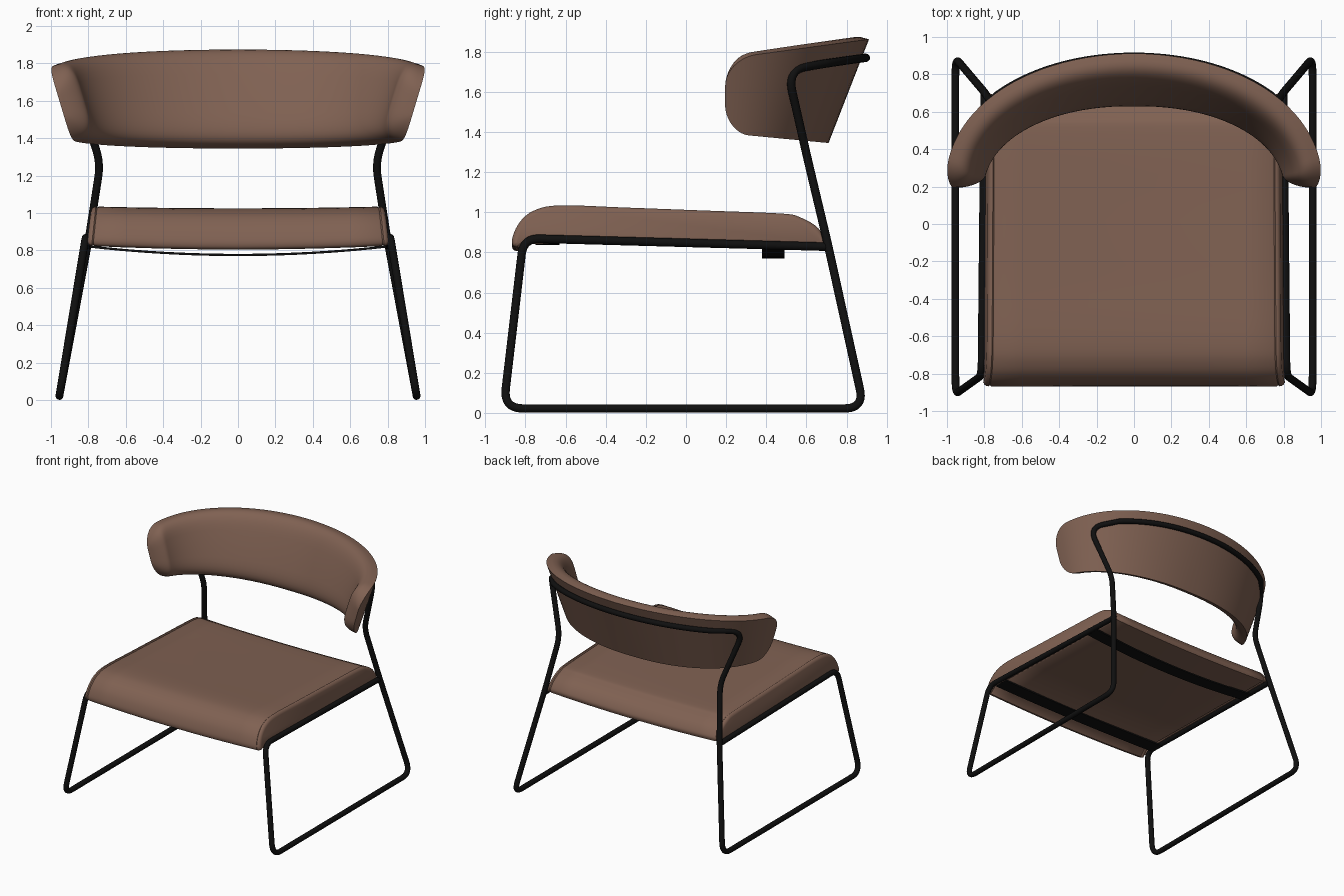
import bpy, bmesh, math
from mathutils import Vector

if "Cube" in bpy.data.objects:
    bpy.data.objects.remove(bpy.data.objects["Cube"])

def material(name, rgb):
    m = bpy.data.materials.new(name)
    m.diffuse_color = (*rgb, 1)
    m.use_nodes = True
    m.node_tree.nodes["Principled BSDF"].inputs["Base Color"].default_value = m.diffuse_color
    return m

BROWN = material("brown leather", (0.215, 0.12, 0.085))
BLACK = material("black metal", (0.005, 0.005, 0.005))

def finish(ob, mat, angle=40):
    ob.data.materials.append(mat)
    bpy.ops.object.select_all(action='DESELECT')
    ob.select_set(True)
    bpy.context.view_layer.objects.active = ob
    if ob.type == 'CURVE':
        bpy.ops.object.convert(target='MESH')
    bpy.ops.object.shade_smooth_by_angle(angle=math.radians(angle))

def loft(name, rings, mat, angle=40):
    """Skin closed rings of equal length and cap both ends."""
    bm = bmesh.new()
    vs = [[bm.verts.new(p) for p in r] for r in rings]
    n = len(rings[0])
    for a, b in zip(vs, vs[1:]):
        for i in range(n):
            j = (i + 1) % n
            bm.faces.new((a[i], a[j], b[j], b[i]))
    bm.faces.new(vs[0])
    bm.faces.new(vs[-1])
    bmesh.ops.recalc_face_normals(bm, faces=bm.faces)
    me = bpy.data.meshes.new(name)
    bm.to_mesh(me)
    bm.free()
    ob = bpy.data.objects.new(name, me)
    bpy.context.collection.objects.link(ob)
    finish(ob, mat, angle)

def fillet(pts):
    """pts: (x, y, z, corner length) -> rounded path."""
    out = []
    for i, p in enumerate(pts):
        c, r = Vector(p[:3]), p[3]
        if r == 0:
            out.append(c)
            continue
        a = c + (Vector(pts[i - 1][:3]) - c).normalized() * r
        b = c + (Vector(pts[i + 1][:3]) - c).normalized() * r
        for k in range(11):
            t = k / 10
            out.append(a * (1 - t) ** 2 + c * 2 * t * (1 - t) + b * t * t)
    return out

def tube(name, path, radius):
    cu = bpy.data.curves.new(name, 'CURVE')
    cu.dimensions = '3D'
    cu.bevel_depth, cu.bevel_resolution, cu.use_fill_caps = radius, 4, True
    sp = cu.splines.new('POLY')
    sp.points.add(len(path) - 1)
    for q, p in zip(sp.points, path):
        q.co = (*p, 1)
    ob = bpy.data.objects.new(name, cu)
    bpy.context.collection.objects.link(ob)
    finish(ob, BLACK)

# Backrest plan curve: a superellipse at mid height, leaning outward
A, B, Y0, N = 0.955, 0.615, 0.195, 2.1

def plan(t):
    s, c = abs(math.sin(t)), max(math.cos(t), 0)
    sg = 1 if t >= 0 else -1
    u, v = s ** (2 / N), c ** (2 / N)
    nrm = Vector((sg * u ** (N - 1) / A, v ** (N - 1) / B, 0)).normalized()
    return Vector((sg * A * u, Y0 + B * v, 0)), nrm

def back_point(t, z, out=0.0):
    p, n = plan(t)
    lean = 0.39 - 0.09 * abs(t) / (math.pi / 2)
    q = p + n * ((z - 1.6) * lean + out)
    return Vector((q.x, q.y, z))

# Backrest: flat back, padded rounded front, rounded tips
COLS, T, R = 80, 0.125, 0.14
ts = [math.pi / 2 * math.sin(math.pi / 2 * (2 * i / COLS - 1)) for i in range(COLS + 1)]
dist = [0.0]
for a, b in zip(ts, ts[1:]):
    dist.append(dist[-1] + (plan(b)[0] - plan(a)[0]).length)
rings = []
for t, d0 in zip(ts, dist):
    d = min(d0, dist[-1] - d0)
    drop = 0.81 - plan(t)[0].y
    e = max(0, R - d)
    inset = R - math.sqrt(max(R * R - e * e, 0))
    zt, zb = 1.862 - 0.16 * drop - inset, 1.345 + 0.08 * drop + inset
    f = max(0.12, math.sqrt(1 - max(0, 1 - d / 0.09) ** 2))
    ring = [back_point(t, zb + (zt - zb) * k / 4) for k in range(1, 4)]
    for k in range(21):
        th = math.pi * k / 20
        c = math.cos(th)
        v = 0.5 + 0.5 * math.copysign(abs(c) ** 0.5, c)
        w = T * f * max(math.sin(th), 0) ** 0.6
        p = back_point(t, zb + (zt - zb) * v, -w * 0.95)
        p.z = zb + (zt - zb) * v + 0.3 * w
        ring.append(p)
    rings.append(ring)
loft("backrest", rings, BROWN)

# Tubular frame: sled sides joined by a rail around the backrest
side = [(0.80, 0.705, 0.828, 0), (0.815, -0.81, 0.87, 0.08), (0.955, -0.91, 0.022, 0.10),
        (0.955, 0.888, 0.022, 0.10), (0.80, 0.705, 0.85, 0.05), (0.735, 0.605, 1.27, 0.08),
        (0.885, 0.505, 1.71, 0.12)]
arc = []
for k in range(41):
    t = 0.80 * (1 - k / 20)
    arc.append((*back_point(t, 1.77 - 0.03 * (t / 0.8) ** 2, 0.02), 0))
mirror = [(-x, y, z, r) for x, y, z, r in reversed(side)]
tube("frame", fillet(side + arc + mirror), 0.021)

# Seat cushion: side profile swept across the width
def catmull(pts, steps=5):
    P = [Vector(p) for p in [pts[0]] + pts + [pts[-1]]]
    out = []
    for a, b, c, d in zip(P, P[1:], P[2:], P[3:]):
        for k in range(steps):
            t = k / steps
            out.append(0.5 * (2 * b + (c - a) * t + (2 * a - 5 * b + 4 * c - d) * t * t
                              + (3 * b - a - 3 * c + d) * t ** 3))
    return out + [P[-1]]

profile = catmull([(-0.835, 0.825), (-0.862, 0.835), (-0.865, 0.875), (-0.83, 0.95),
                   (-0.76, 1.008), (-0.63, 1.035), (-0.3, 1.024), (0.1, 1.009), (0.48, 0.994),
                   (0.57, 0.975), (0.65, 0.93), (0.695, 0.87), (0.69, 0.835)])
profile += [Vector((0.3, 0.842)), Vector((-0.3, 0.855)), Vector((-0.79, 0.868))]

def seat_ring(x, inset):
    ring, n = [], len(profile)
    for i, p in enumerate(profile):
        tan = (profile[(i + 1) % n] - profile[i - 1]).normalized()
        q = p + Vector((tan.y, -tan.x)) * inset
        bow = 1 - (x / 0.79) ** 2
        high = min(max((q.y - 0.84) / 0.19, 0), 1)
        sag = bow * (0.02 - 0.01 * high)
        wide = 1.02 - 0.025 * high - 0.012 * (q.x + 0.8)
        ring.append((x * wide, q.x, q.y - sag))
    return ring

half = [(0.79, 0.022), (0.785, 0.009), (0.775, 0.002), (0.765, 0), (0.758, 0.006), (0.75, 0),
        (0.6, 0), (0.4, 0), (0.2, 0)]
stations = [(-x, i) for x, i in half] + [(0, 0)] + half[::-1]
loft("seat", [seat_ring(x, i) for x, i in stations], BROWN, 50)

# Support straps under the seat
def strap(name, y, width, z_end, sag, x_end):
    rows = []
    for k in range(-10, 11):
        z = z_end - sag * (1 - (k / 10) ** 2)
        x = x_end * k / 10
        rows.append([(x, y - width / 2, z), (x, y + width / 2, z),
                     (x, y + width / 2, z + 0.012), (x, y - width / 2, z + 0.012)])
    loft(name, rows, BLACK)

strap("rear_strap", 0.435, 0.11, 0.815, 0.045, 0.795)
strap("front_strap", -0.69, 0.12, 0.848, 0.012, 0.81)
